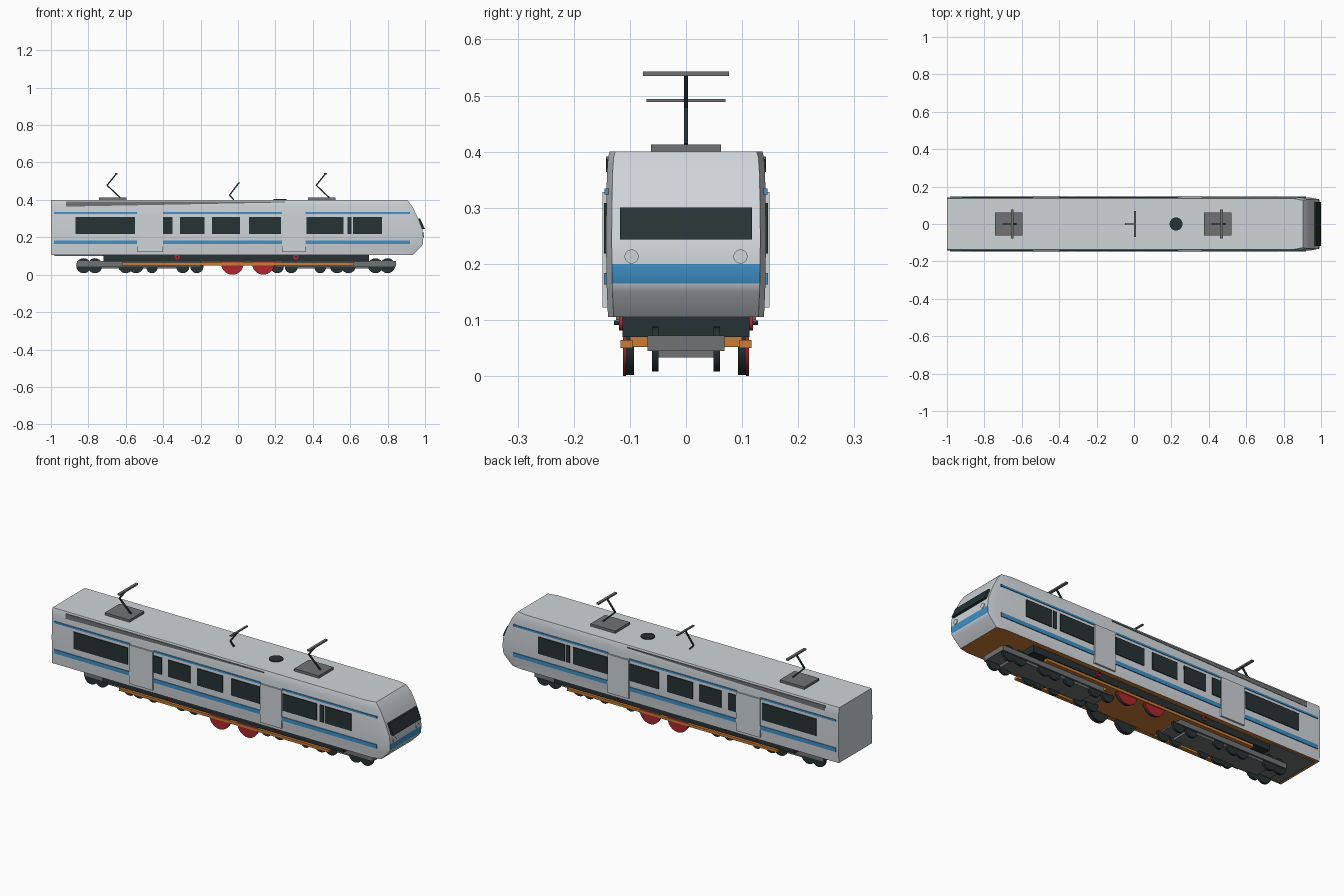
import bpy, bmesh, math
from mathutils import Vector, Matrix

cube = bpy.data.objects.get("Cube")
if cube:
    bpy.data.objects.remove(cube, do_unlink=True)


def material(name, r, g, b):
    m = bpy.data.materials.new(name)
    m.use_nodes = True
    m.diffuse_color = (r, g, b, 1)
    m.node_tree.nodes["Principled BSDF"].inputs["Base Color"].default_value = (r, g, b, 1)
    return m


WHITE = material("body white", .62, .66, .69)
BLUE = material("stripe blue", .05, .29, .59)
DARK = material("glass and iron dark", .02, .032, .033)
GREY = material("metal grey", .16, .17, .175)
ORANGE = material("frame orange", .6, .2, .035)
RED = material("wheel red", .42, .02, .025)


def finish(name, bm, *mats, smooth=False):
    bmesh.ops.recalc_face_normals(bm, faces=bm.faces)
    mesh = bpy.data.meshes.new(name)
    bm.to_mesh(mesh)
    bm.free()
    for m in mats:
        mesh.materials.append(m)
    ob = bpy.data.objects.new(name, mesh)
    bpy.context.collection.objects.link(ob)
    if smooth:
        bpy.ops.object.select_all(action='DESELECT')
        ob.select_set(True)
        bpy.context.view_layer.objects.active = ob
        bpy.ops.object.shade_smooth_by_angle(angle=math.radians(30))
    return ob


def prism(name, profile, y0, y1, mat):
    """Extrude an x-z outline along y."""
    bm = bmesh.new()
    a, b = ([bm.verts.new((x, y, z)) for x, z in profile] for y in (y0, y1))
    bm.faces.new(a)
    bm.faces.new(b)
    for i in range(len(a)):
        j = (i + 1) % len(a)
        bm.faces.new((a[i], a[j], b[j], b[i]))
    return finish(name, bm, mat)


def box(name, x0, x1, y0, y1, z0, z1, mat):
    return prism(name, [(x0, z0), (x1, z0), (x1, z1), (x0, z1)], y0, y1, mat)


def cylinder(name, centre, radius, depth, axis, mat):
    bm = bmesh.new()
    turn = Vector((0, 0, 1)).rotation_difference(Vector(axis)).to_matrix().to_4x4()
    bmesh.ops.create_cone(bm, cap_ends=True, segments=28, radius1=radius, radius2=radius,
                          depth=depth, matrix=Matrix.Translation(centre) @ turn)
    return finish(name, bm, mat, smooth=True)


def rod(name, p, q, thick, mat):
    """Slim bar between two x-z points in the middle plane."""
    p, q = Vector(p), Vector(q)
    n = (q - p).normalized().orthogonal() * thick / 2
    return prism(name, [p - n, q - n, q + n, p + n], -thick / 2, thick / 2, mat)


# Body shell: height, half width and nose position at each level
levels = [(.105, .139, .935), (.15, .141, .98), (.165, .1415, .988), (.2, .142, .991),
          (.243, .1425, .986), (.3, .142, .964), (.36, .141, .935), (.39, .139, .913),
          (.4, .136, .904)]
bm = bmesh.new()
rings = []
for z, w, nose in levels:
    row = [(-1, -w), (nose - .05, -w), (nose, .01 - w), (nose, w - .01), (nose - .05, w), (-1, w)]
    rings.append([bm.verts.new((x, y, z)) for x, y in row])
for k, (low, high) in enumerate(zip(rings, rings[1:])):
    for i in range(6):
        j = (i + 1) % 6
        f = bm.faces.new((low[i], low[j], high[j], high[i]))
        if i == 2 and levels[k][0] == .165:
            f.material_index = 1
bm.faces.new(rings[0]).material_index = 2
bm.faces.new(rings[-1])
finish("body_shell", bm, WHITE, BLUE, ORANGE, smooth=True)

# Nose details
prism("windshield", [(.98, .243), (1, .243), (.974, .3), (.955, .3)], -.118, .118, DARK)
for s in (-1, 1):
    cylinder("headlight", (.987, s * .097, .213), .0125, .014, (1, 0, 0), WHITE)

# Side details, mirrored across the length
windows = [(-.87, -.55), (-.4, -.35), (-.31, -.18), (-.14, .01), (.06, .23),
           (.365, .565), (.585, .607), (.615, .77)]
doors = [(-.54, -.4), (.235, .36)]
stripes = [(-.985, -.54), (-.4, .235), (.36, .92)]
for s in (-1, 1):
    for x0, x1 in windows:
        box("side_window", x0, x1, s * .139, s * .1465, .218, .308, DARK)
    for x0, x1 in doors:
        box("door", x0, x1, s * .138, s * .149, .122, .328, WHITE)
    for x0, x1 in stripes:
        box("lower_stripe", x0, x1, s * .139, s * .146, .163, .184, BLUE)
        box("upper_stripe", x0, x1, s * .138, s * .145, .324, .334, BLUE)
    prism("roof_edge_panel", [(-.92, .364), (.25, .386), (.25, .391), (-.92, .391)],
          s * .136, s * .1425, GREY)

# Underframe
box("underframe", -.72, .7, -.113, .113, .07, .107, DARK)
box("rear_floor_plate", -.98, -.72, -.125, .125, .1, .107, GREY)
box("centre_tray", -.2, .24, -.1, .1, .052, .072, ORANGE)
for s in (-1, 1):
    box("side_beam", -.62, .62, s * .095, s * .117, .05, .064, ORANGE)
    for x in (-.325, .31):
        cylinder("side_cap", (x, s * .112, .095), .014, .014, (0, 1, 0), RED)
        cylinder("side_pin", (x, s * .118, .095), .004, .02, (0, 1, 0), DARK)

# Bogies and wheels
for x0, x1 in ((-.86, -.2), (.2, .845)):
    box("bogie_frame", x0, x1, -.069, .069, .045, .072, GREY)
    box("bogie_keel", x0 + .08, x1 - .08, -.06, .06, .033, .045, GREY)
wheels = [(-.825, .04), (-.765, .04), (-.6, .04), (-.545, .04), (-.46, .03), (-.295, .035),
          (-.22, .035), (.21, .035), (.285, .035), (.44, .03), (.53, .04), (.59, .04),
          (.735, .04), (.8, .04)]
for s in (-1, 1):
    for x, r in wheels:
        cylinder("bogie_wheel", (x, s * .055, r + .008), r, .012, (0, 1, 0), DARK)
    for x in (-.03, .135):
        cylinder("drive_wheel", (x, s * .1, .06), .058, .014, (0, 1, 0), DARK)
        cylinder("drive_wheel_face", (x, s * .1095, .06), .06, .005, (0, 1, 0), RED)

# Roof gear
for x in (-.67, .448):
    box("collector_base", x - .073, x + .073, -.062, .062, .398, .413, GREY)
    rod("collector_lower_arm", (x + .04, .412), (x - .03, .478), .007, DARK)
    rod("collector_upper_arm", (x - .03, .478), (x + .02, .54), .007, DARK)
    box("collector_bar", x + .013, x + .027, -.077, .077, .535, .543, GREY)
rod("aerial_foot", (-.022, .4), (-.045, .425), .007, DARK)
rod("aerial_arm", (-.045, .425), (.005, .492), .007, DARK)
box("aerial_bar", 0, .01, -.07, .07, .488, .494, GREY)
cylinder("roof_vent", (.225, 0, .4), .035, .008, (0, 0, 1), DARK)
